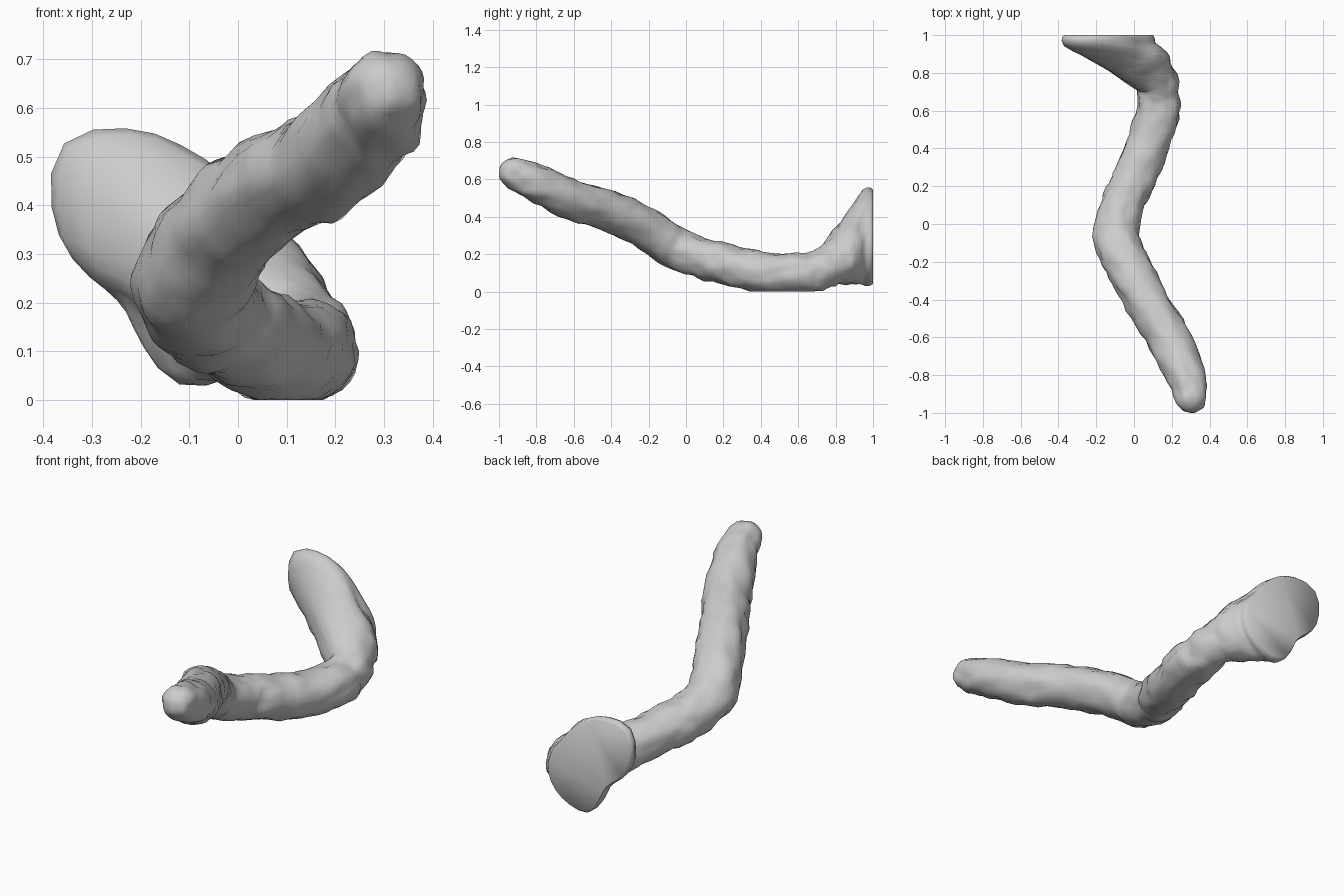
import bpy, bmesh, math
from mathutils import Vector, noise

if "Cube" in bpy.data.objects:
    bpy.data.objects.remove(bpy.data.objects["Cube"])

SIDES = 32
STEPS = 5

# centre line of the limb from the free tip to the flared foot: x, y, z, radius
path = [
    (0.300, -0.915, 0.635, 0.085), (0.272, -0.80, 0.582, 0.100),
    (0.180, -0.60, 0.488, 0.106), (0.062, -0.40, 0.428, 0.108),
    (-0.045, -0.20, 0.330, 0.112), (-0.095, -0.06, 0.235, 0.113),
    (-0.062, 0.10, 0.177, 0.108), (-0.008, 0.22, 0.147, 0.108),
    (0.066, 0.40, 0.104, 0.108), (0.124, 0.58, 0.098, 0.108),
    (0.128, 0.68, 0.106, 0.106), (0.112, 0.77, 0.140, 0.108),
    (0.030, 0.87, 0.200, 0.110),   # only steers the last direction
]

# flat end face: radii every 22.5 degrees about its centre, in the xz plane
face_centre = Vector((-0.12, 1.0, 0.29))
face_radii = [0.215, 0.18, 0.175, 0.195, 0.235, 0.29, 0.335, 0.285,
              0.22, 0.165, 0.155, 0.195, 0.258, 0.265, 0.265, 0.25]


def spline(p0, p1, p2, p3, t):
    return 0.5 * (2 * p1 + (p2 - p0) * t + (2 * p0 - 5 * p1 + 4 * p2 - p3) * t * t
                  + (3 * p1 - p0 - 3 * p2 + p3) * t ** 3)


def ring(c, r, tangent, wide=1.0):
    side = tangent.cross(Vector((0, 0, 1))).normalized()
    up = side.cross(tangent).normalized()
    angles = [2 * math.pi * i / SIDES for i in range(SIDES)]
    return [c + r * (wide * math.cos(a) * side + math.sin(a) * up) for a in angles]


def face_ring(y, scale):
    pts = []
    n = len(face_radii)
    for i in range(SIDES):
        f = i * n / SIDES
        k = int(f)
        R = [face_radii[(k + d) % n] for d in (-1, 0, 1, 2)]
        r = spline(*R, f - k) * scale
        a = 2 * math.pi * i / SIDES
        pts.append(Vector((face_centre.x + r * math.cos(a), y, face_centre.z + r * math.sin(a))))
    return pts


# sample the centre line
P = [Vector(p) for p in path]
samples = []
for i in range(len(P) - 2):
    a = P[i - 1] if i else 2 * P[0] - P[1]
    samples += [spline(a, P[i], P[i + 1], P[i + 2], s / STEPS) for s in range(STEPS)]
samples += [P[-2], P[-1]]

# rounded tip
rings = []
t0 = (samples[1].xyz - samples[0].xyz).normalized()
for j in range(1, 6):
    a = math.radians(15 * j)
    rings.append(ring(P[0].xyz - t0 * P[0].w * math.cos(a), P[0].w * math.sin(a), t0))

# bent tube
for i, s in enumerate(samples[:-1]):
    t = samples[i + 1].xyz - samples[max(i - 1, 0)].xyz
    rings.append(ring(s.xyz, s.w, t.normalized(), 1 + 0.06 * min(1, i / 8)))

# flare blending into the flat face, reaching full size just before it
last, rim = rings[-1], face_ring(0.97, 1.0)
for j in range(1, 10):
    k = j / 10
    g = min(1, k * (0.9 + 0.2 * k))
    new = []
    for n, (p, q) in enumerate(zip(last, rim)):
        v = p.lerp(q, g)
        v.y = p.y + (q.y - p.y) * k
        out = max(0, math.cos(2 * math.pi * n / SIDES))
        v.x += 0.025 * out * math.sin(math.pi * k)
        new.append(v)
    rings.append(new)
rings += [rim, face_ring(0.988, 0.99), face_ring(1.0, 0.95)]

# surface, with soft lumps and a flat resting patch at z = 0
bm = bmesh.new()
rows = []
for n, pts in enumerate(rings):
    c = sum(pts, Vector()) / SIDES
    row = []
    for p in pts:
        lump = 0.012 * noise.noise(p * 12) + 0.010 * noise.noise(p * 22)
        if n < len(rings) - 3:
            p = p + (p - c).normalized() * lump
        row.append(bm.verts.new((p.x, max(-1, min(1, p.y)), max(0, p.z))))
    rows.append(row)
for a, b in zip(rows, rows[1:]):
    for i in range(SIDES):
        j = (i + 1) % SIDES
        bm.faces.new((a[i], a[j], b[j], b[i]))
tip = bm.verts.new(P[0].xyz - t0 * P[0].w)
for i in range(SIDES):
    bm.faces.new((tip, rows[0][(i + 1) % SIDES], rows[0][i]))
bm.faces.new(rows[-1])
bmesh.ops.recalc_face_normals(bm, faces=bm.faces)

mesh = bpy.data.meshes.new("bent_limb")
bm.to_mesh(mesh)
bm.free()
limb = bpy.data.objects.new("bent_limb", mesh)
bpy.context.collection.objects.link(limb)
bpy.context.view_layer.objects.active = limb
limb.select_set(True)
bpy.ops.object.shade_smooth_by_angle(angle=math.radians(60))
